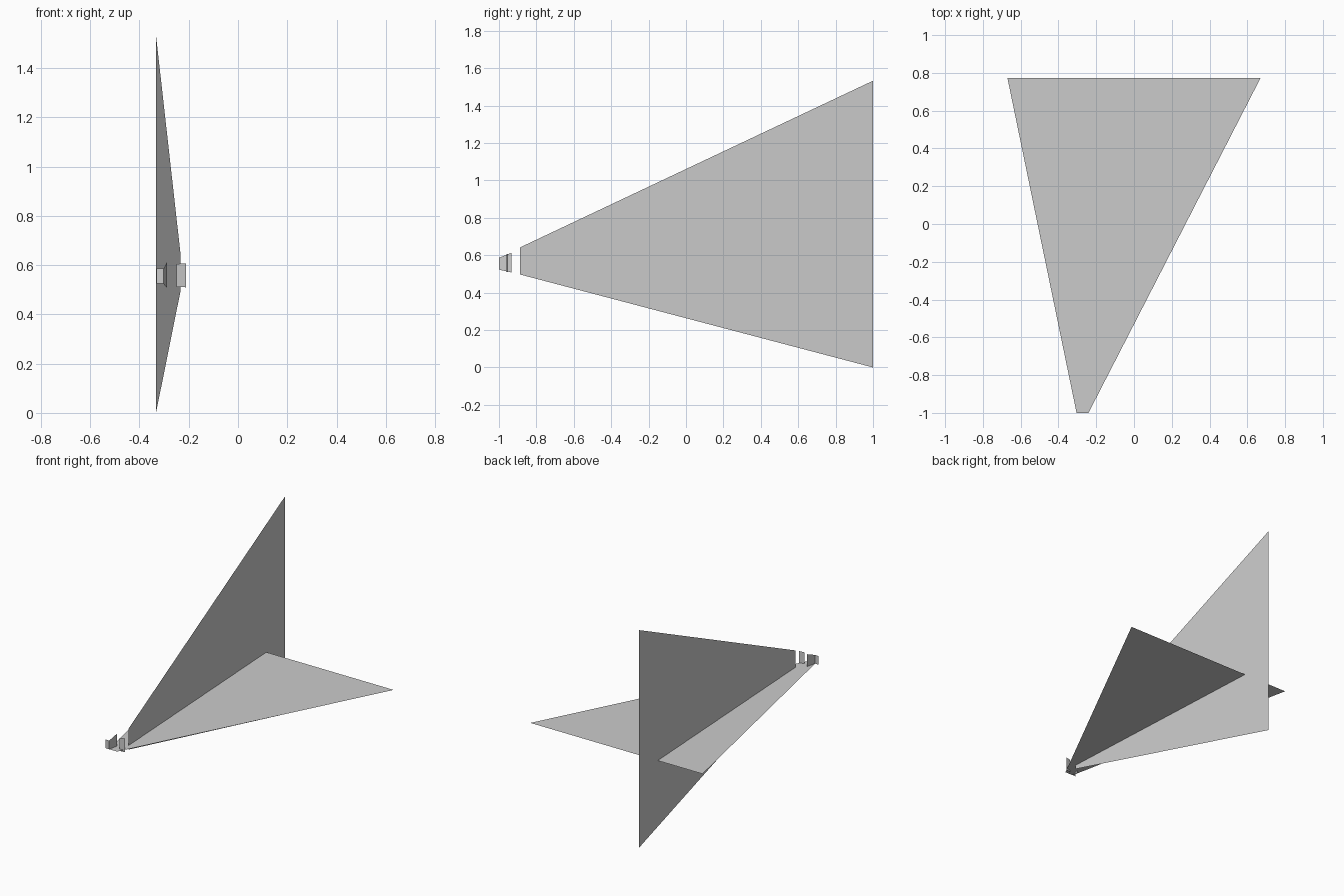
import bpy
import bmesh

cube = bpy.data.objects.get("Cube")
if cube:
    bpy.data.objects.remove(cube, do_unlink=True)

# Single grey material
grey = bpy.data.materials.new("light_grey")
grey.use_nodes = True
grey.diffuse_color = (0.6, 0.6, 0.6, 1)
grey.node_tree.nodes["Principled BSDF"].inputs["Base Color"].default_value = (0.6, 0.6, 0.6, 1)


def sheet(name, corners):
    """Flat four-sided panel without thickness."""
    bm = bmesh.new()
    bm.faces.new([bm.verts.new(c) for c in corners])
    mesh = bpy.data.meshes.new(name)
    bm.to_mesh(mesh)
    bm.free()
    mesh.materials.append(grey)
    obj = bpy.data.objects.new(name, mesh)
    bpy.context.collection.objects.link(obj)
    return obj


def upright(name, start, end):
    """Vertical panel between two edges, each given as (x, y, z_low, z_high)."""
    (x0, y0, a0, b0), (x1, y1, a1, b1) = start, end
    return sheet(name, [(x0, y0, a0), (x1, y1, a1), (x1, y1, b1), (x0, y0, b0)])


# Wide level panel, narrow at the front
z = 0.525
sheet("level_panel", [(-0.304, -1, z), (-0.241, -1, z), (0.67, 0.773, z), (-0.67, 0.773, z)])

# Tall fin crossing the level panel
upright("tall_fin", (-0.233, -0.887, 0.497, 0.642), (-0.333, 1, 0, 1.533))

# Small upright plates at the front tip
upright("tip_front_plate", (-0.33, -1, 0.525, 0.586), (-0.302, -1, 0.525, 0.586))
upright("tip_side_plate", (-0.302, -1, 0.523, 0.586), (-0.288, -0.933, 0.508, 0.613))
upright("tip_rear_plate", (-0.249, -0.961, 0.512, 0.605), (-0.212, -0.953, 0.51, 0.607))
